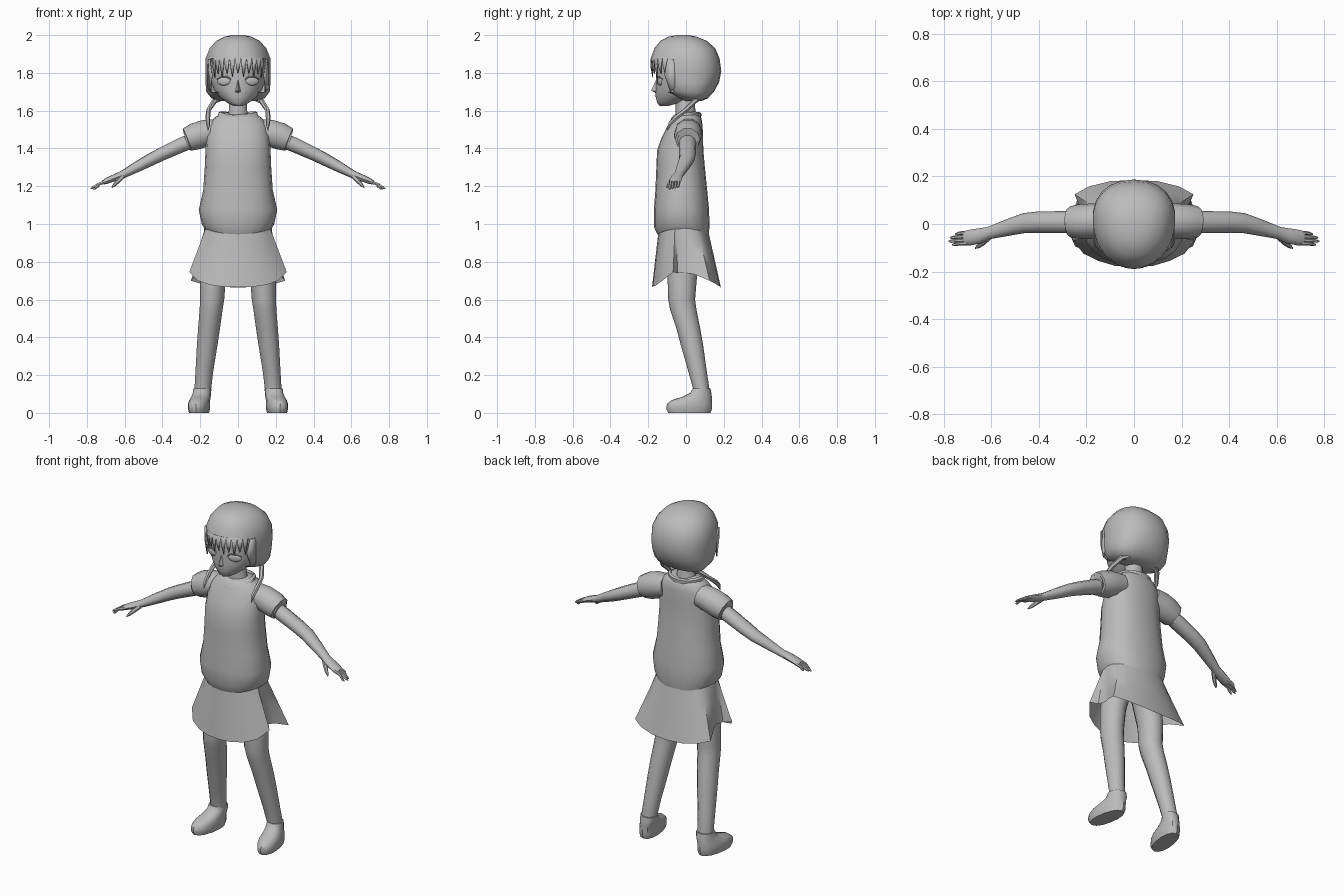
import bpy, bmesh, math
from mathutils import Vector

grey = bpy.data.materials.new("plain grey")
grey.diffuse_color = (0.5, 0.5, 0.5, 1)


def build(name, verts, faces, mirror=False, angle=50, thick=0, keep=None):
    """Make a mesh object; keep is an optional rule on face centres."""
    me = bpy.data.meshes.new(name)
    me.from_pydata([tuple(v) for v in verts], [], faces)
    bm = bmesh.new()
    bm.from_mesh(me)
    bmesh.ops.remove_doubles(bm, verts=bm.verts, dist=0.0005)
    bmesh.ops.recalc_face_normals(bm, faces=bm.faces)
    if keep:
        bad = [f for f in bm.faces if not keep(f.calc_center_median())]
        bmesh.ops.delete(bm, geom=bad, context='FACES')
    bm.to_mesh(me)
    bm.free()
    me.materials.append(grey)
    ob = bpy.data.objects.new(name, me)
    bpy.context.collection.objects.link(ob)
    if thick:
        m = ob.modifiers.new("thickness", 'SOLIDIFY')
        m.thickness = thick
    if mirror:
        ob.modifiers.new("mirror", 'MIRROR').use_clip = False
    bpy.ops.object.select_all(action='DESELECT')
    ob.select_set(True)
    bpy.context.view_layer.objects.active = ob
    bpy.ops.object.shade_smooth_by_angle(angle=math.radians(angle))
    return ob


def loft(name, rings, caps=(True, True), **kw):
    n = len(rings[0])
    verts = [p for r in rings for p in r]
    faces = [(i * n + j, i * n + (j + 1) % n, (i + 1) * n + (j + 1) % n, (i + 1) * n + j)
             for i in range(len(rings) - 1) for j in range(n)]
    if caps[0]:
        faces.append(tuple(range(n)))
    if caps[1]:
        faces.append(tuple(range((len(rings) - 1) * n, len(rings) * n)))
    return build(name, verts, faces, **kw)


def power(v, e):
    return math.copysign(abs(v) ** e, v)


def ring(z, hx, yf, yb, cx=0, n=16, e=1.0, taper=0.0, lift=0.0, skew=0.0):
    """Horizontal ring from half width, front y and back y."""
    pts = []
    for k in range(n):
        a = 2 * math.pi * k / n - math.pi / 2
        c, s = power(math.cos(a), e), power(math.sin(a), e)
        y = (yf + yb) / 2 + s * (yb - yf) / 2
        pts.append((cx + hx * c * (1 + taper * s) + skew * (y - 0.09), y, z + lift * c * c))
    return pts


def tube(name, path, n=8, caps=(True, True), **kw):
    """Path of (x, y, z, radius across, radius up)."""
    rings = []
    for i, p in enumerate(path):
        a, b = path[max(i - 1, 0)], path[min(i + 1, len(path) - 1)]
        t = (Vector(b[:3]) - Vector(a[:3])).normalized()
        side = Vector((0, 0, 1)).cross(t).normalized()
        up = t.cross(side)
        rings.append([Vector(p[:3]) + side * p[3] * math.cos(2 * math.pi * k / n)
                      + up * p[4] * math.sin(2 * math.pi * k / n) for k in range(n)])
    return loft(name, rings, caps, **kw)


# Head and neck
loft("head", [ring(*r, taper=0.12) for r in (
    (1.626, .025, -.14, -.09), (1.64, .055, -.152, -.04), (1.67, .095, -.16, .03),
    (1.71, .128, -.162, .07), (1.76, .145, -.157, .1), (1.82, .148, -.16, .11),
    (1.90, .135, -.15, .11))])
loft("neck", [ring(*r, n=10) for r in (
    (1.54, .075, -.055, .06), (1.59, .052, -.055, .05), (1.70, .045, -.055, .045))])
build("nose", [(0, -.185, 1.708), (.016, -.157, 1.70), (-.016, -.157, 1.70),
               (0, -.157, 1.765), (0, -.158, 1.692)],
      [(0, 1, 3), (0, 3, 2), (0, 4, 1), (0, 2, 4)])
build("mouth", [(-.022, -.1605, 1.677), (0, -.165, 1.674), (.022, -.1605, 1.677),
                (0, -.166, 1.680)], [(0, 1, 2, 3)])

# Eyes: shallow ovals with an upper lid ridge
eye = [ring(0, .036 * s, -.022 * s, .022 * s, n=14) for s in (1, .85, .45)]
depth = (0, .006, .009)
loft("eye", [[(.075 + x, -.139 - d + .32 * x + 0.002, 1.755 + y) for x, y, z in r]
             for r, d in zip(eye, depth)], mirror=True)
tube("eyelid", [(.037, -.154, 1.765, .003, .003), (.055, -.155, 1.779, .005, .004),
                (.085, -.146, 1.781, .005, .004), (.113, -.126, 1.766, .003, .003)],
     n=5, mirror=True)

# Hair shell, cut open around the face
hair = ((2.0, .03, -.05, .015), (1.992, .07, -.09, .055), (1.97, .115, -.135, .11),
        (1.93, .15, -.168, .155), (1.875, .172, -.187, .178), (1.81, .173, -.187, .187),
        (1.75, .172, -.18, .175), (1.70, .168, -.13, .148), (1.665, .14, -.05, .115),
        (1.65, .085, .0, .08))


def outside_face(c):
    return c.z > 1.875 or c.y > -.095


loft("hair", [ring(*r, n=24, e=.92, taper=.1) for r in hair], angle=40, keep=outside_face)

# Fringe spikes along the front hair edge
spikes = 11
verts, faces = [], []
for k in range(spikes):
    def edge(u, z, inset=0.0):
        a = math.radians(-90 + 64 * u)
        return ((.168 - inset) * math.cos(a) * (1 - .1), -.187 * abs(math.sin(a)) ** .8
                + inset, z)
    u0, u1 = 2 * k / spikes - 1, 2 * (k + 1) / spikes - 1
    um = (u0 + u1) / 2
    i = len(verts)
    verts += [edge(u0, 1.885), edge(u1, 1.885), edge(u1 - .03, 1.835, -.002),
              edge(um, 1.775 + .018 * (k % 2), .006), edge(u0 + .03, 1.835, -.002)]
    faces.append((i, i + 1, i + 2, i + 3, i + 4))
build("fringe", verts, faces, thick=.004)

# Side locks and hanging tied strands
build("side_lock", [(.152, -.10, 1.87), (.16, -.06, 1.87), (.163, -.06, 1.72),
                    (.148, -.085, 1.70), (.14, -.115, 1.79)],
      [(0, 1, 2, 3, 4)], thick=.006, mirror=True)
tube("hanging_strand", [(.085, .07, 1.665, .012, .012), (.125, .045, 1.65, .014, .014),
                        (.155, .0, 1.605, .013, .013), (.16, -.05, 1.565, .013, .013),
                        (.158, -.085, 1.53, .011, .011), (.158, -.10, 1.495, .002, .002)],
     n=6, mirror=True)

# Shirt body with a turned-in hem
loft("shirt", [ring(*r, n=20, e=.88, lift=l) for r, l in (
    ((.965, .155, -.13, .10), .02), ((.945, .178, -.152, .12), .03),
    ((.985, .192, -.17, .125), .015), ((1.075, .208, -.17, .122), 0),
    ((1.18, .184, -.162, .112), 0), ((1.30, .176, -.157, .10), 0),
    ((1.39, .172, -.153, .092), 0), ((1.46, .168, -.128, .09), 0),
    ((1.52, .158, -.098, .088), 0), ((1.56, .128, -.078, .082), 0),
    ((1.575, .085, -.066, .072), .015))], angle=60)

# Collar band dipping at the front
collar = []
for z, w, yf, yb in ((1.562, .108, -.098, .08), (1.585, .105, -.09, .082),
                     (1.592, .09, -.078, .072), (1.565, .08, -.07, .06)):
    collar.append([(x, y, zz - .045 * max(0, -y / .09) ** 1.5)
                   for x, y, zz in ring(z, w, yf, yb, n=18, lift=.005)])
loft("collar", collar, (False, False))

# Puffed short sleeves
tube("sleeve", [(.11, .012, 1.495, .07, .065), (.17, .012, 1.482, .074, .074),
                (.225, .01, 1.464, .074, .075), (.268, .008, 1.447, .066, .066),
                (.277, .008, 1.443, .056, .056), (.25, .008, 1.452, .046, .046)],
     n=10, mirror=True, angle=40)

# Arms and hands
tube("arm", [(.2, .008, 1.46, .046, .042), (.30, .008, 1.418, .046, .041),
             (.40, .008, 1.372, .045, .037), (.46, .004, 1.342, .042, .034),
             (.53, -.015, 1.305, .035, .029), (.61, -.038, 1.262, .026, .021),
             (.65, -.05, 1.246, .032, .019), (.695, -.058, 1.228, .033, .016),
             (.715, -.06, 1.219, .028, .011)], n=10, mirror=True)
for i, (y, reach) in enumerate(((-.037, .752), (-.052, .774), (-.067, .78), (-.081, .765))):
    drop = 1.198 - .003 * i
    tube("finger_%d" % (i + 1), [(.695, y, 1.226, .009, .010), (.735, y - .002, 1.212, .008, .009),
                                 (reach - .01, y - .005, drop, .007, .007),
                                 (reach, y - .006, drop - .006, .003, .003)], n=6, mirror=True)
tube("thumb", [(.612, -.055, 1.252, .014, .014), (.635, -.078, 1.228, .012, .012),
               (.655, -.094, 1.206, .009, .009), (.668, -.102, 1.193, .003, .003)],
     n=6, mirror=True)

# Skirt: front and back panels with folded-in sides
half = [(0, -.18, .665), (.08, -.176, .668), (.15, -.155, .678), (.212, -.125, .70),
        (.258, -.068, .745), (.215, -.045, .74), (.2, .0, .74), (.215, .04, .735),
        (.25, .125, .70), (.19, .158, .682), (.1, .18, .668), (0, .185, .663)]
hem = half + [(-x, y, z) for x, y, z in half[-2:0:-1]]
waist = []
for x, y, z in hem:
    a = math.atan2(y / .183, x / .25)
    waist.append((.178 * math.cos(a), -.015 + .128 * math.sin(a), .985))
middle = [[tuple(Vector(w).lerp(Vector(h), t)) for w, h in zip(waist, hem)] for t in (.35, .7)]
loft("skirt", [waist] + middle + [hem], (True, False), angle=35)

# Legs
loft("leg", [ring(z, hx, yf, yb, cx=cx, n=12) for z, cx, hx, yf, yb in (
    (.93, .088, .082, -.11, .08), (.72, .132, .068, -.098, .058),
    (.60, .137, .064, -.094, .048), (.55, .142, .061, -.085, .055),
    (.45, .153, .058, -.052, .075), (.35, .164, .054, -.025, .092),
    (.22, .178, .047, .012, .11), (.12, .187, .044, .04, .125), (.06, .19, .04, .045, .125))],
    mirror=True)

# Shoes, toes turned slightly out
loft("shoe", [ring(z, hx, yf, yb, cx=cx, n=14, e=.9, skew=-.13) for z, cx, hx, yf, yb in (
    (.0, .197, .05, -.095, .13), (.022, .197, .056, -.105, .138), (.048, .197, .056, -.10, .138),
    (.068, .195, .053, -.075, .138), (.085, .192, .05, -.02, .137), (.105, .189, .048, .022, .134),
    (.13, .188, .047, .036, .13))], mirror=True, angle=40)
